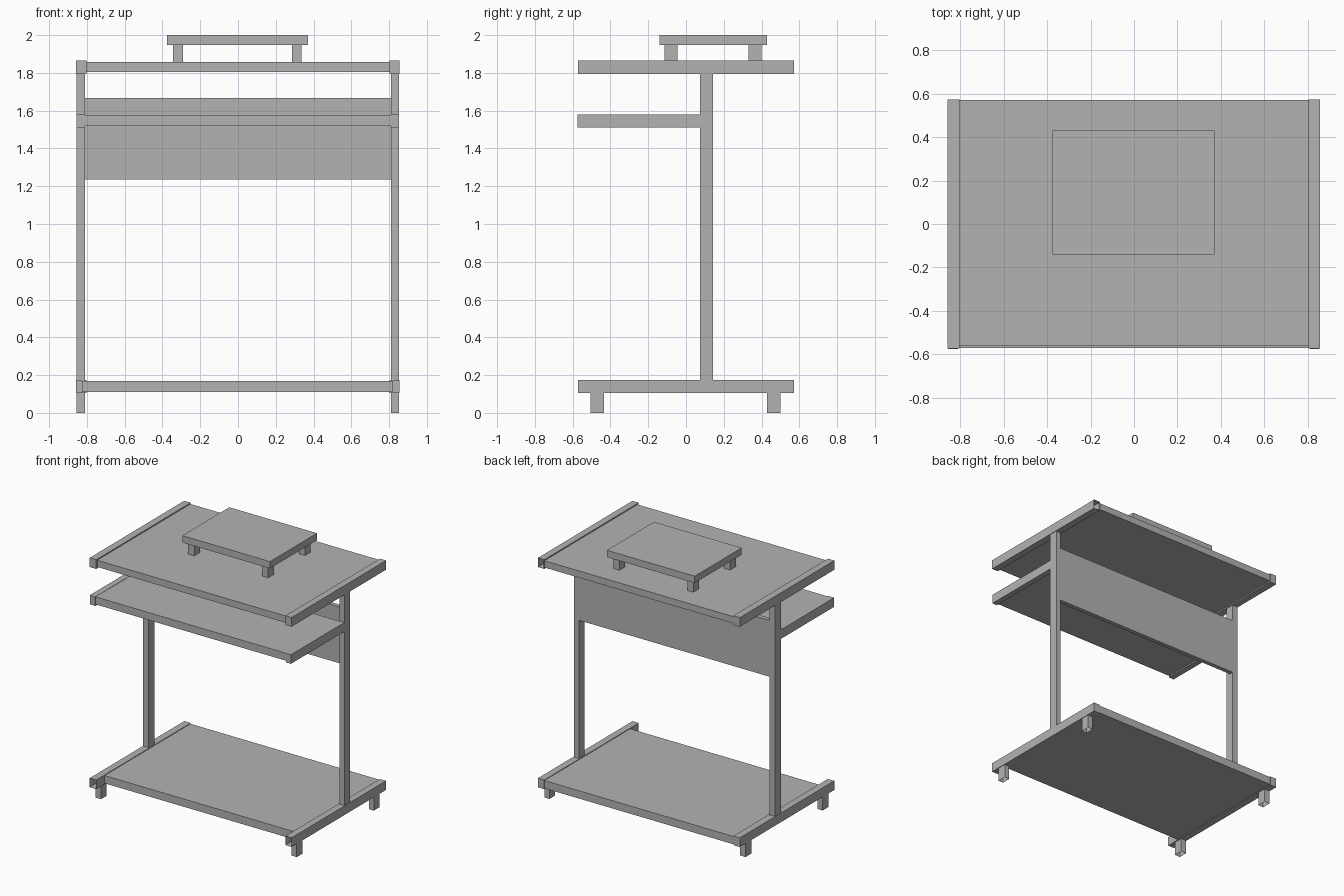
import bpy
import bmesh
from mathutils import Vector

if "Cube" in bpy.data.objects:
    bpy.data.objects.remove(bpy.data.objects["Cube"], do_unlink=True)

GREY = (0.45, 0.45, 0.45, 1.0)
grey = bpy.data.materials.new("plain_grey")
grey.use_nodes = True
grey.diffuse_color = GREY
grey.node_tree.nodes["Principled BSDF"].inputs["Base Color"].default_value = GREY


def box(name, x, y, z, open_sides=()):
    """Box from its x, y and z ranges; faces pointing along open_sides are left out."""
    bm = bmesh.new()
    bmesh.ops.create_cube(bm, size=1)
    for v in bm.verts:
        v.co = [r[0] if c < 0 else r[1] for c, r in zip(v.co, (x, y, z))]
    bm.normal_update()
    gaps = [f for f in bm.faces
            if any(f.normal.dot(Vector(d)) > 0.9 for d in open_sides)]
    bmesh.ops.delete(bm, geom=gaps, context="FACES_ONLY")
    mesh = bpy.data.meshes.new(name)
    bm.to_mesh(mesh)
    bm.free()
    mesh.materials.append(grey)
    obj = bpy.data.objects.new(name, mesh)
    bpy.context.collection.objects.link(obj)
    return obj


FRONT, BACK, DOWN = (0, -1, 0), (0, 1, 0), (0, 0, -1)

# Boards and back panel
box("desk_top", (-0.81, 0.81), (-0.56, 0.57), (1.805, 1.857))
box("keyboard_tray", (-0.82, 0.82), (-0.57, 0.075), (1.52, 1.578))
box("bottom_shelf", (-0.825, 0.82), (-0.47, 0.57), (0.11, 0.17))
box("back_panel", (-0.81, 0.81), (0.11, 0.143), (1.235, 1.667))

# Side frames
for side, rail, post in (("right", (-0.858, -0.803), (-0.856, -0.81)),
                         ("left", (0.803, 0.856), (0.81, 0.852))):
    top_gap = (BACK,) if side == "left" else ()
    box(side + "_top_rail", rail, (-0.573, 0.573), (1.795, 1.866), top_gap)
    box(side + "_tray_rail", post, (-0.575, 0.075), (1.51, 1.58))
    box(side + "_bottom_rail", rail, (-0.573, 0.573), (0.105, 0.175), (FRONT,))
    box(side + "_post", post, (0.073, 0.143), (0.17, 1.80))
    for end, y in (("front", -0.47), ("back", 0.465)):
        box(f"{side}_{end}_foot", post, (y - 0.035, y + 0.035), (0, 0.108), (DOWN,))

# Raised stand on the desk
box("stand_top", (-0.375, 0.37), (-0.14, 0.43), (1.947, 2.0))
for side, x in (("right", -0.317), ("left", 0.311)):
    for end, y in (("front", -0.08), ("back", 0.365)):
        box(f"stand_{side}_{end}_leg", (x - 0.026, x + 0.026),
            (y - 0.035, y + 0.035), (1.85, 1.95))
